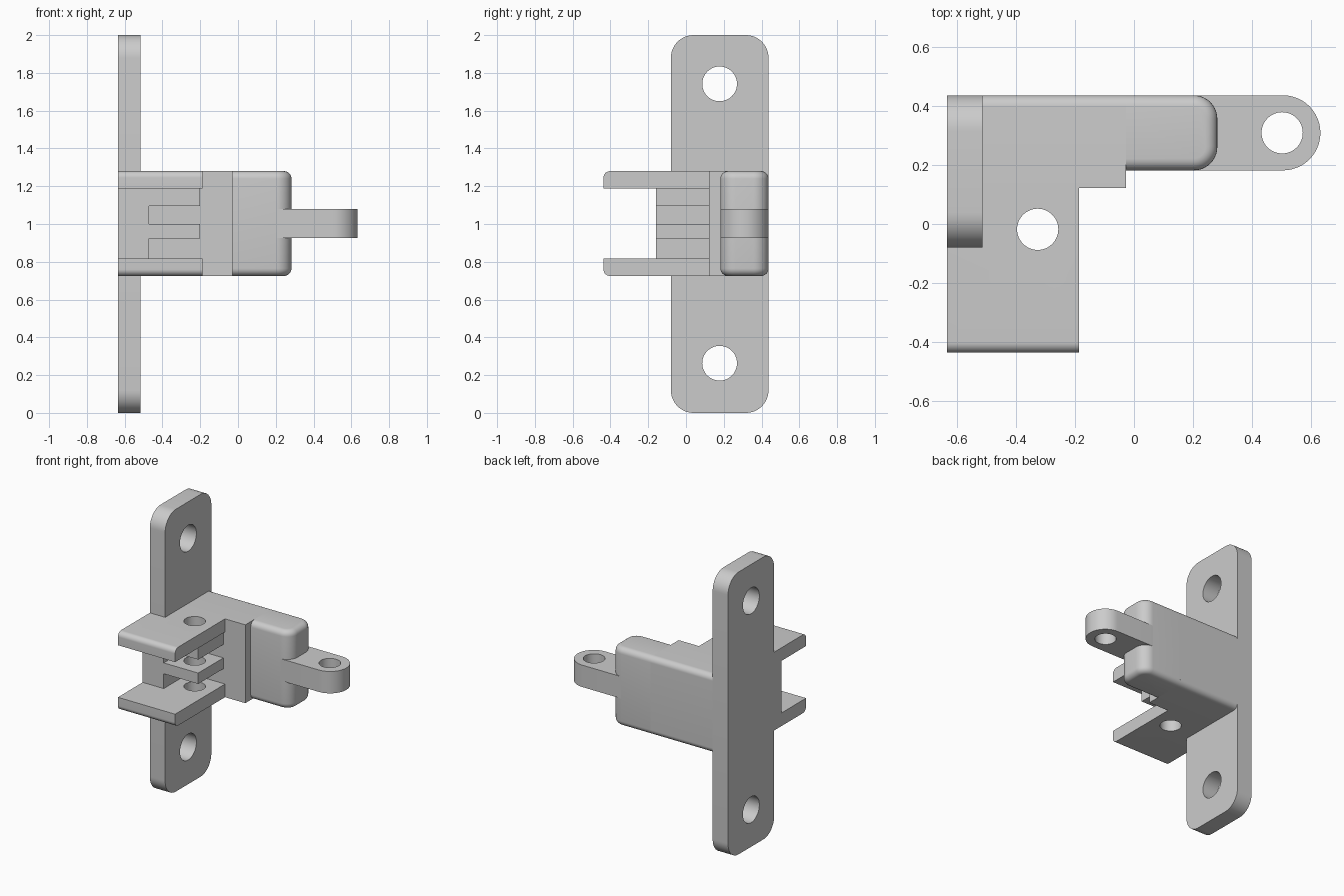
import bpy
import bmesh
import math
from mathutils import Vector

if "Cube" in bpy.data.objects:
    bpy.data.objects.remove(bpy.data.objects["Cube"], do_unlink=True)

grey = bpy.data.materials.new("plain grey")
grey.use_nodes = True
grey.diffuse_color = (0.6, 0.6, 0.6, 1)
grey.node_tree.nodes["Principled BSDF"].inputs["Base Color"].default_value = (0.6, 0.6, 0.6, 1)

# Shared extents
LEFT, BACK = -0.635, 0.437
LOW, HIGH = 0.725, 1.28
ARM = 0.093
STEP_Y, BLOCK_Y, STEP_X = 0.122, 0.182, -0.028
PIN = (-0.327, -0.018)


def place(axis, u, v, t):
    return {"x": (t, u, v), "y": (u, t, v), "z": (u, v, t)}[axis]


def outline(corners, segs=12):
    """Closed profile from (u, v, radius) right-angled corners."""
    pts = []
    for i, (u, v, r) in enumerate(corners):
        p = Vector((u, v))
        if not r:
            pts.append(p)
            continue
        a = (Vector(corners[i - 1][:2]) - p).normalized()
        b = (Vector(corners[(i + 1) % len(corners)][:2]) - p).normalized()
        for k in range(segs + 1):
            t = math.pi / 2 * k / segs
            pts.append(p + r * (a + b - a * math.sin(t) - b * math.cos(t)))
    return pts


def finish(bm, name):
    bmesh.ops.recalc_face_normals(bm, faces=bm.faces)
    mesh = bpy.data.meshes.new(name)
    bm.to_mesh(mesh)
    bm.free()
    mesh.materials.append(grey)
    ob = bpy.data.objects.new(name, mesh)
    bpy.context.collection.objects.link(ob)
    return ob


def prism(name, corners, axis, lo, hi):
    bm = bmesh.new()
    base = bm.faces.new([bm.verts.new(place(axis, p.x, p.y, lo)) for p in outline(corners)])
    top = bmesh.ops.extrude_face_region(bm, geom=[base])["geom"]
    shift = Vector(place(axis, 0, 0, hi - lo))
    bmesh.ops.translate(bm, vec=shift, verts=[g for g in top if isinstance(g, bmesh.types.BMVert)])
    bmesh.ops.remove_doubles(bm, verts=bm.verts, dist=1e-5)
    return finish(bm, name)


def rect(u0, u1, v0, v1, r=(0, 0, 0, 0)):
    return [(u0, v0, r[0]), (u1, v0, r[1]), (u1, v1, r[2]), (u0, v1, r[3])]


def select(ob):
    bpy.ops.object.select_all(action="DESELECT")
    ob.select_set(True)
    bpy.context.view_layer.objects.active = ob


def drill(ob, axis, u, v, r, lo, hi):
    """Cut a round hole through the part."""
    cutter = prism("hole_cutter", rect(u - r, u + r, v - r, v + r, (r,) * 4), axis, lo, hi)
    cutter.hide_render = True
    mod = ob.modifiers.new("hole", "BOOLEAN")
    mod.operation = "DIFFERENCE"
    mod.solver = "EXACT"
    mod.object = cutter
    select(ob)
    bpy.ops.object.modifier_apply(modifier=mod.name)
    bpy.data.objects.remove(cutter, do_unlink=True)


parts = []

# Tall mounting plate with two screw holes
plate = prism("mounting_plate", rect(-0.08, BACK, 0, 2, (0.12,) * 4), "x", LEFT, -0.515)
for z in (0.263, 1.742):
    drill(plate, "x", 0.178, z, 0.092, -1, 0)
parts.append(plate)

# Stepped body with rounded back edges
parts.append(prism("body", rect(STEP_Y, BACK, LOW, HIGH, (0, 0.04, 0.04, 0)), "x", -0.515, STEP_X))

# Rounded end block
bm = bmesh.new()
bmesh.ops.create_cube(bm, size=1)
for vert in bm.verts:
    vert.co = ((STEP_X, 0.283)[vert.co.x > 0], (BLOCK_Y, BACK)[vert.co.y > 0], (LOW, HIGH)[vert.co.z > 0])
upright = [e for e in bm.edges if all(v.co.x > 0 for v in e.verts)
           and abs(e.verts[0].co.z - e.verts[1].co.z) > 0.1]
bmesh.ops.bevel(bm, geom=upright, offset=0.08, segments=10, profile=0.5, affect="EDGES")
rims = [e for e in bm.edges if abs(e.verts[0].co.z - e.verts[1].co.z) < 1e-4
        and any(v.co.x > STEP_X + 0.01 for v in e.verts)]
bmesh.ops.bevel(bm, geom=rims, offset=0.04, segments=6, profile=0.5, affect="EDGES")
parts.append(finish(bm, "end_block"))

# Pair of forked arms with a rounded outer front edge
for name, z0, z1, r in (("upper_arm", HIGH - ARM, HIGH, (0, 0, 0, 0.035)),
                        ("lower_arm", LOW, LOW + ARM, (0.035, 0, 0, 0))):
    arm = prism(name, rect(-0.437, STEP_Y, z0, z1, r), "x", LEFT, -0.187)
    drill(arm, "z", *PIN, 0.07, 0, 2)
    parts.append(arm)

# Comb of fingers between the arms
tip, root = -0.2, -0.47
levels = [(HIGH - ARM, tip), (1.095, tip), (1.095, root), (1.0, root), (1.0, tip),
          (0.923, tip), (0.923, root), (LOW + ARM, root)]
comb = [(LEFT, HIGH - ARM, 0)] + [(x, z, 0) for z, x in levels] + [(LEFT, LOW + ARM, 0)]
fingers = prism("fingers", comb, "y", -0.16, STEP_Y)
drill(fingers, "z", *PIN, 0.07, 0, 2)
parts.append(fingers)

# Rounded lug with an eye
half = (BACK - BLOCK_Y) / 2
lug = prism("lug", rect(0.204, 0.633, BLOCK_Y, BACK, (0, half, half, 0)), "z", 0.925, 1.08)
drill(lug, "z", 0.503, BLOCK_Y + half, 0.07, 0, 2)
parts.append(lug)

for ob in parts:
    select(ob)
    bpy.ops.object.shade_smooth_by_angle(angle=math.radians(30))
